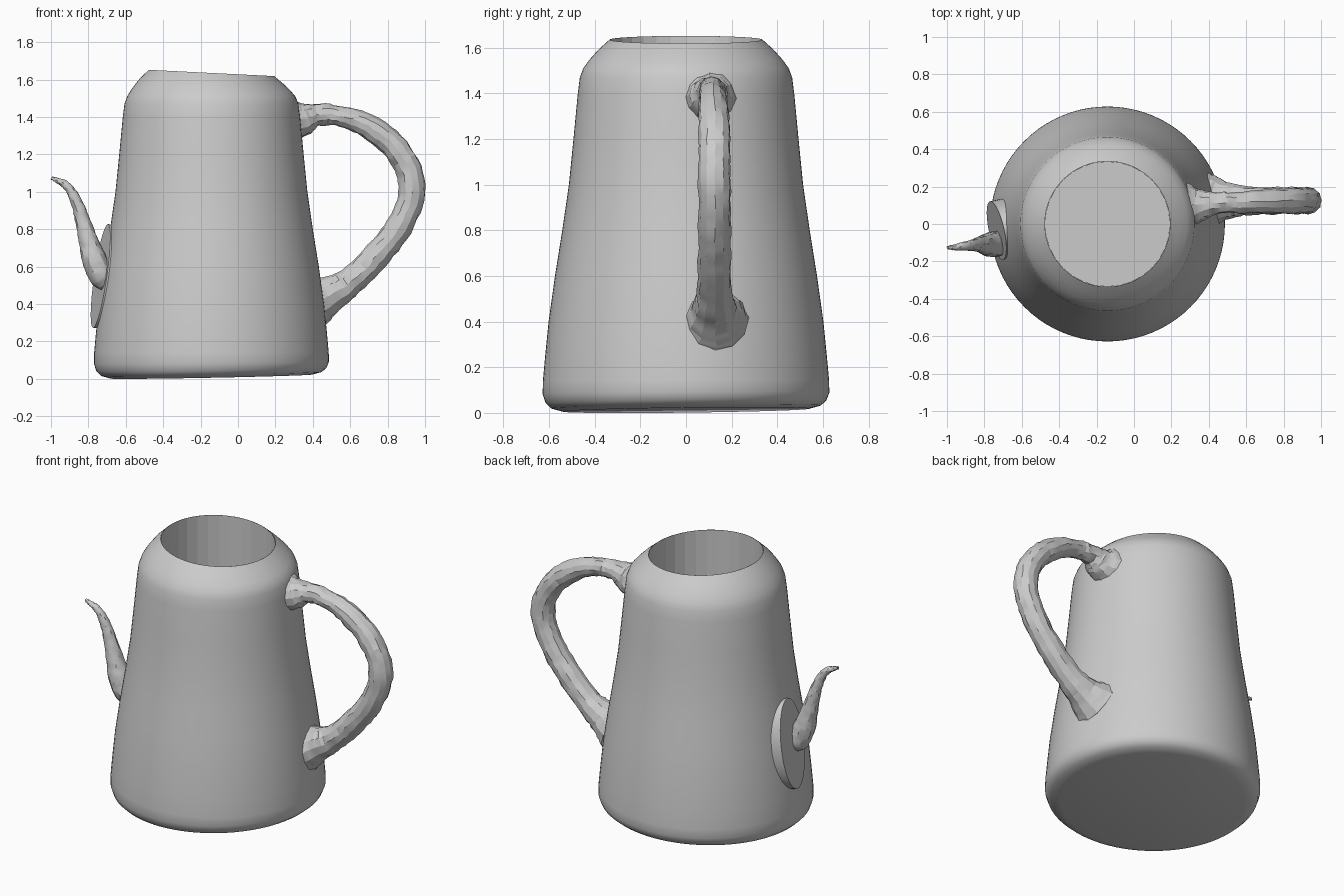
import bpy, bmesh, math, random
from mathutils import Vector, Matrix

random.seed(4)
old = bpy.data.objects.get("Cube")
if old:
    bpy.data.objects.remove(old, do_unlink=True)

CENTRE = Vector((-0.142, 0, 0))

clay = bpy.data.materials.new("grey clay")
clay.use_nodes = True
clay.diffuse_color = (0.6, 0.6, 0.6, 1)
clay.node_tree.nodes["Principled BSDF"].inputs["Base Color"].default_value = (0.6, 0.6, 0.6, 1)


def finish(obj, smooth_angle=None):
    obj.data.materials.clear()
    obj.data.materials.append(clay)
    bpy.ops.object.select_all(action="DESELECT")
    obj.select_set(True)
    bpy.context.view_layer.objects.active = obj
    if smooth_angle:
        bpy.ops.object.shade_smooth_by_angle(angle=math.radians(smooth_angle))


def uneven(co):
    """Slightly slanted rim and base, as in hand-thrown pottery."""
    if co.z > 1.5:
        co.z -= 0.05 * co.x * min(1, (co.z - 1.5) / 0.13)
    elif co.z < 0.15:
        co.z += (0.02 * co.x + 0.012 * co.y + 0.012) * (1 - co.z / 0.15)


def lathe(name, profile, sides, smooth_angle=None, inward=False):
    bm = bmesh.new()
    verts = [bm.verts.new((r, 0, z)) for r, z in profile]
    edges = [bm.edges.new(pair) for pair in zip(verts, verts[1:])]
    bmesh.ops.spin(bm, geom=verts + edges, axis=(0, 0, 1), cent=(0, 0, 0),
                   angle=math.tau, steps=sides)
    bmesh.ops.remove_doubles(bm, verts=bm.verts, dist=0.0005)
    for v in bm.verts:
        uneven(v.co)
        v.co += CENTRE
    bmesh.ops.recalc_face_normals(bm, faces=bm.faces)
    wall = max(bm.faces, key=lambda f: f.calc_area())
    out = wall.normal.dot(wall.calc_center_median() - CENTRE - Vector((0, 0, 0.8))) > 0
    if out == inward:
        bmesh.ops.reverse_faces(bm, faces=bm.faces)
    mesh = bpy.data.meshes.new(name)
    bm.to_mesh(mesh)
    bm.free()
    obj = bpy.data.objects.new(name, mesh)
    bpy.context.collection.objects.link(obj)
    finish(obj, smooth_angle)
    return obj


def tube(name, points, jitter, smooth_angle):
    """Round tube through (x, y, z, radius) points."""
    curve = bpy.data.curves.new(name, "CURVE")
    curve.dimensions = "3D"
    curve.bevel_depth = 1
    curve.bevel_resolution = 4
    curve.resolution_u = 6
    curve.use_fill_caps = True
    spline = curve.splines.new("BEZIER")
    spline.bezier_points.add(len(points) - 1)
    for bp, (x, y, z, r) in zip(spline.bezier_points, points):
        bp.co = (x, y, z)
        bp.radius = r
        bp.handle_left_type = bp.handle_right_type = "AUTO"
    obj = bpy.data.objects.new(name, curve)
    bpy.context.collection.objects.link(obj)
    finish(obj)
    bpy.ops.object.convert(target="MESH")
    obj = bpy.context.view_layer.objects.active
    for v in obj.data.vertices:
        v.co += Vector([random.uniform(-jitter, jitter) for _ in range(3)])
    finish(obj, smooth_angle)
    return obj


# Tapered body with rounded foot and shoulder
lathe("body", [(0, 0), (0.54, 0), (0.59, 0.015), (0.615, 0.04), (0.628, 0.08), (0.627, 0.14),
               (0.617, 0.25), (0.602, 0.4), (0.574, 0.6), (0.542, 0.8), (0.513, 1.0),
               (0.493, 1.2), (0.474, 1.4), (0.465, 1.47), (0.45, 1.51), (0.425, 1.545),
               (0.385, 1.59), (0.335, 1.635)], 80, 40)

# Straight faceted well inside the opening
lathe("inner_well", [(0.335, 1.635), (0.335, 0.1), (0, 0.1)], 32, inward=True)

# Loop handle with flared joints
tube("handle", [(0.25, 0.1, 1.38, 0.13), (0.335, 0.1, 1.385, 0.096), (0.42, 0.11, 1.41, 0.06),
                (0.55, 0.115, 1.403, 0.054), (0.72, 0.12, 1.335, 0.066),
                (0.87, 0.125, 1.195, 0.07), (0.93, 0.125, 1.03, 0.071),
                (0.88, 0.125, 0.85, 0.071), (0.75, 0.125, 0.67, 0.073),
                (0.6, 0.125, 0.52, 0.076), (0.49, 0.125, 0.45, 0.1),
                (0.4, 0.125, 0.41, 0.15)], 0.004, 18)

# Flat oval pad behind the spout
normal = Vector((-1, -0.22, 0.15)).normalized()
up = (Vector((0, 0, 1)) - normal * normal.z).normalized()
side = up.cross(normal)
bpy.ops.mesh.primitive_cylinder_add(vertices=48, radius=1, depth=1)
pad = bpy.context.object
pad.name = "spout_pad"
centre = Vector((-0.735, -0.035, 0.55)) - normal * 0.05
axes = Matrix((side * 0.16, up * 0.28, normal * 0.1)).transposed()
pad.data.transform(Matrix.Translation(centre) @ axes.to_4x4())
pad.data.update()
finish(pad, 30)

# Slim curved spout rising to a pointed tip
tube("spout", [(-0.68, -0.1, 0.5, 0.045), (-0.725, -0.105, 0.545, 0.068), (-0.765, -0.11, 0.63, 0.068),
               (-0.8, -0.11, 0.74, 0.052), (-0.835, -0.11, 0.86, 0.038),
               (-0.87, -0.115, 0.96, 0.03), (-0.92, -0.12, 1.035, 0.022),
               (-0.965, -0.125, 1.06, 0.015), (-0.997, -0.125, 1.073, 0.009)], 0.002, 30)
